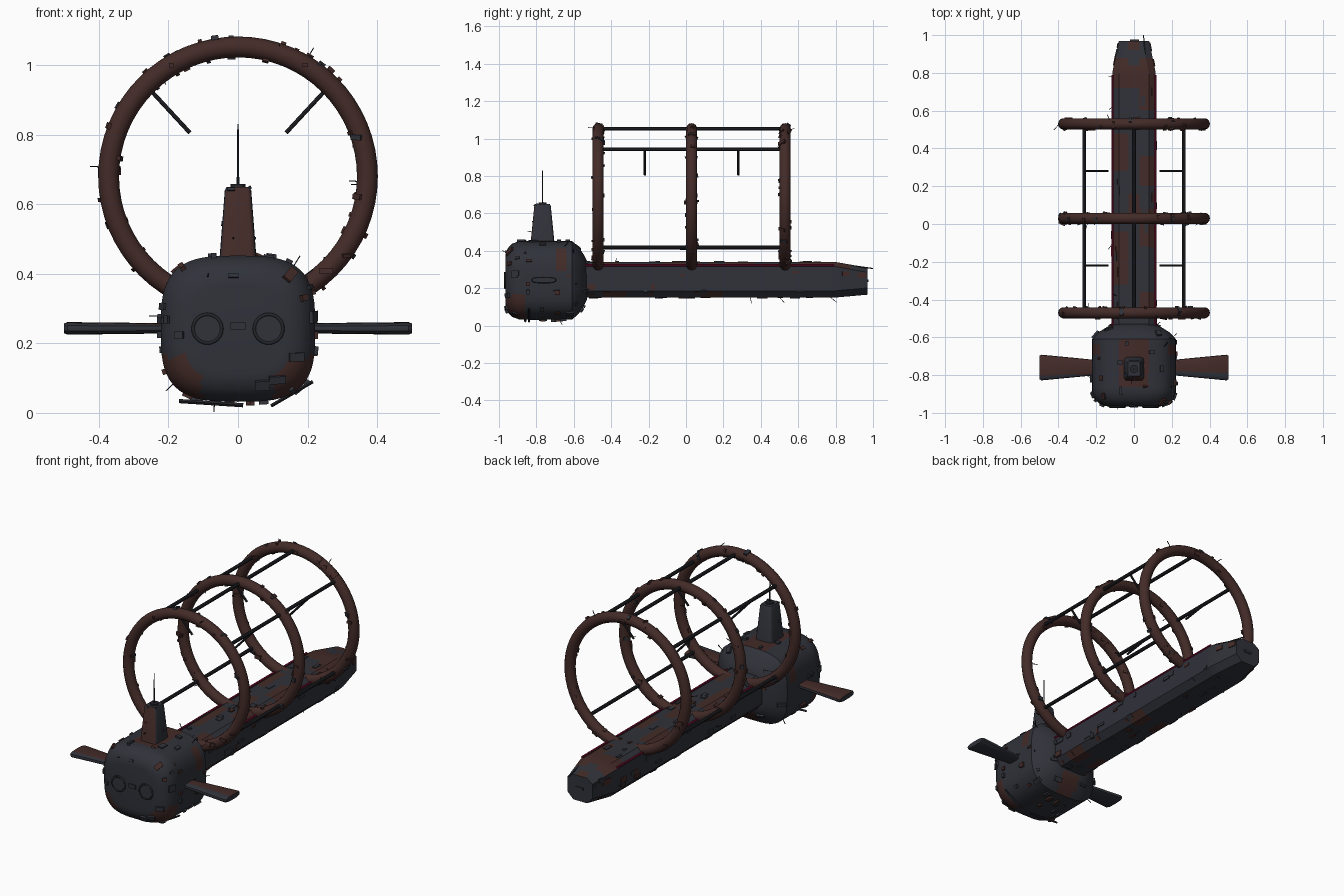
import bpy, bmesh, math, random
from mathutils import Vector, Matrix

random.seed(7)
if "Cube" in bpy.data.objects:
    bpy.data.objects.remove(bpy.data.objects["Cube"], do_unlink=True)


def material(name, r, g, b):
    m = bpy.data.materials.new(name)
    m.use_nodes = True
    m.diffuse_color = (r, g, b, 1)
    bsdf = m.node_tree.nodes["Principled BSDF"]
    bsdf.inputs["Base Color"].default_value = (r, g, b, 1)
    bsdf.inputs["Roughness"].default_value = 0.7
    return m


GREY = material("slate grey", 0.03, 0.032, 0.042)
RUST = material("rust brown", 0.056, 0.024, 0.021)
DARK = material("dark steel", 0.018, 0.019, 0.024)
RED = material("crimson", 0.2, 0.006, 0.035)


def finish(name, bm, mats, rule=None, angle=35):
    """Turn a bmesh into an object; rule picks a material from centre and normal."""
    bmesh.ops.recalc_face_normals(bm, faces=bm.faces)
    for f in bm.faces:
        f.smooth = True
        if rule:
            f.material_index = int(rule(f.calc_center_median(), f.normal))
    mesh = bpy.data.meshes.new(name)
    bm.to_mesh(mesh)
    bm.free()
    mesh.set_sharp_from_angle(angle=math.radians(angle))
    for m in mats:
        mesh.materials.append(m)
    ob = bpy.data.objects.new(name, mesh)
    bpy.context.collection.objects.link(ob)
    return ob


def loft(name, sections, mats, rule=None, angle=35):
    """Skin a list of equal-length closed point loops and cap both ends."""
    bm = bmesh.new()
    loops = [[bm.verts.new(p) for p in s] for s in sections]
    n = len(loops[0])
    for a, b in zip(loops, loops[1:]):
        for i in range(n):
            j = (i + 1) % n
            bm.faces.new((a[i], a[j], b[j], b[i]))
    bm.faces.new(loops[0])
    bm.faces.new(loops[-1])
    return finish(name, bm, mats, rule, angle)


def superellipse(rx, rz, power, n):
    pts = []
    for i in range(n):
        t = 2 * math.pi * i / n
        c, s = math.cos(t), math.sin(t)
        pts.append((rx * math.copysign(abs(c) ** (2 / power), c),
                    rz * math.copysign(abs(s) ** (2 / power), s)))
    return pts


def rod(name, a, b, r, mat, sides=10, r2=None):
    a, b = Vector(a), Vector(b)
    bm = bmesh.new()
    bmesh.ops.create_cone(bm, cap_ends=True, segments=sides, radius1=r,
                          radius2=r if r2 is None else r2, depth=(b - a).length)
    turn = (b - a).to_track_quat('Z', 'Y').to_matrix().to_4x4()
    bm.transform(Matrix.Translation((a + b) / 2) @ turn)
    return finish(name, bm, [mat])


def torus(name, centre, major, minor, mat, n=64, m=14):
    """A ring standing in the xz plane."""
    bm = bmesh.new()
    grid = []
    for i in range(n):
        t = 2 * math.pi * i / n
        out = Vector((math.cos(t), 0, math.sin(t)))
        grid.append([bm.verts.new(Vector(centre) + out * (major + minor * math.cos(2 * math.pi * k / m))
                                  + Vector((0, minor * math.sin(2 * math.pi * k / m), 0))) for k in range(m)])
    for i in range(n):
        for k in range(m):
            a, b, l = grid[i], grid[(i + 1) % n], (k + 1) % m
            bm.faces.new((a[k], b[k], b[l], a[l]))
    return finish(name, bm, [mat], angle=60)


def scatter(name, host, count, size, thick, rust_share, whiskers):
    """Cover a part with small plates and a few thin whiskers along its normals."""
    bm = bmesh.new()
    mesh = host.data
    faces = random.choices(mesh.polygons, [p.area for p in mesh.polygons], k=count + whiskers)
    for i, p in enumerate(faces):
        corners = [mesh.vertices[v].co for v in p.vertices]
        weights = [random.random() + 0.05 for _ in corners]
        point = sum((c * w for c, w in zip(corners, weights)), Vector()) / sum(weights)
        normal = p.normal
        along = Vector((0, 1, 0)) if abs(normal.y) < 0.8 else Vector((1, 0, 0))
        side = along.cross(normal).normalized()
        frame = Matrix((side, normal.cross(side), normal)).transposed().to_4x4()
        if i < count:
            dims = (random.uniform(0.4, 1) * size, random.uniform(0.5, 1.7) * size, random.uniform(1, 2) * thick)
        else:
            tilt = Matrix.Rotation(random.uniform(-1, 1), 4, 'X')
            frame = frame @ tilt
            dims = (0.003, 0.003, random.uniform(0.04, 0.08))
        start = len(bm.faces)
        bmesh.ops.create_cube(bm, matrix=Matrix.Translation(point) @ frame @ Matrix.Diagonal((*dims, 1)))
        bm.faces.ensure_lookup_table()
        slot = 2 if i >= count else (1 if random.random() < rust_share else 0)
        for f in bm.faces[start:]:
            f.material_index = slot
    return finish(name, bm, [GREY, RUST, DARK])


# Head: rounded block, bevelled at the nose and tapering into the hull
def head_rust(c, n):
    crown = n.z > 0.6 and abs(c.x) < 0.085 and -0.87 < c.y < -0.62
    cheeks = c.z < 0.165 and abs(c.x) > 0.1 and -0.958 < c.y < -0.85
    rear = c.y > -0.6 and abs(c.x) < 0.06 and c.z < 0.2
    flank = abs(n.x) > 0.7 and c.z > 0.3 and -0.7 < c.y < -0.64
    return crown or cheeks or rear or flank


stations = [(-0.966, 0.6), (-0.963, 0.7), (-0.952, 0.82), (-0.93, 0.93), (-0.89, 1)]
stations += [(-0.89 + 0.028 * i, 1) for i in range(1, 11)]
stations += [(-0.575, 0.86), (-0.545, 0.64), (-0.53, 0.5)]
outline = superellipse(0.222, 0.21, 3.2, 64)
head = loft("head", [[(x * k, y, 0.242 + z * k) for x, z in outline] for y, k in stations],
            [GREY, RUST], head_rust, 40)


# Hull: long chamfered beam narrowing at the tail
def hull_section(y):
    t = max(0, (y - 0.8) / 0.17)
    w, lo, hi, c = 0.115 - 0.035 * t, 0.15 + 0.015 * t, 0.34 - 0.03 * t, 0.036
    half = [(0.03, hi), (w - c, hi), (w, hi - c * 0.7), (w, 0.25), (w, lo + c), (w - c, lo), (0.03, lo)]
    return [(x, y, z) for x, z in half] + [(-x, y, z) for x, z in reversed(half)]


def hull_rust(c, n):
    if abs(n.y) > 0.9:
        return False
    if c.z > 0.29:
        right = 0.6 < c.y < 0.88 or 0.2 < c.y < 0.36 or -0.14 < c.y < 0.1 or -0.5 < c.y < -0.36
        left = 0.7 < c.y < 0.88 or 0.28 < c.y < 0.5 or -0.3 < c.y < -0.02
        middle = 0.74 < c.y < 0.82 or c.y > 0.92 or 0.05 < c.y < 0.14
        return middle if abs(c.x) < 0.03 else (right if c.x > 0 else left)
    return c.z < 0.17 and (0.1 < c.y < 0.2 or -0.45 < c.y < -0.33) and abs(c.x) > 0.03


hull = loft("hull", [hull_section(-0.56 + 0.04 * i) for i in range(34)] +
            [hull_section(y) for y in (0.8, 0.84, 0.88, 0.92, 0.97)], [GREY, RUST], hull_rust, 25)

# Red trim lines along both upper hull edges
for side, label in ((1, "left"), (-1, "right")):
    rod(label + "_trim", (side * 0.113, -0.55, 0.322), (side * 0.113, 0.79, 0.322), 0.006, RED, 6)

# Side fins, widening towards the tips
for side, label in ((1, "left"), (-1, "right")):
    cuts = []
    for x, chord, thick in ((0.18, 0.038, 0.014), (0.3, 0.05, 0.016), (0.49, 0.068, 0.018), (0.5, 0.062, 0.014)):
        cuts.append([(side * x, -0.76 + u * 1.0, 0.243 + v) for u, v in superellipse(chord, thick, 2.8, 20)])
    loft(label + "_fin", cuts, [GREY, RUST],
         lambda c, n: n.z > 0.3 and (c.x < 0 or c.y > -0.775) and c.y > -0.8)

# Sail with a mast
sail_cuts = []
for z, rx, ry in ((0.42, 0.055, 0.066), (0.64, 0.038, 0.044), (0.65, 0.033, 0.039)):
    sail_cuts.append([(x, -0.767 + y, z) for x, y in superellipse(rx, ry, 7, 24)])
sail = loft("sail", sail_cuts, [GREY, RUST], lambda c, n: n.y < -0.7)
rod("sail_cap", (0, -0.767, 0.648), (0, -0.767, 0.658), 0.022, DARK, 12)
rod("mast", (0, -0.767, 0.64), (0, -0.767, 0.83), 0.004, DARK, 8, 0.002)

# Twin portholes on the nose
for side, label in ((1, "left"), (-1, "right")):
    torus(label + "_porthole_rim", (side * 0.088, -0.968, 0.242), 0.041, 0.005, DARK, 32, 8)
    rod(label + "_porthole_glass", (side * 0.088, -0.95, 0.242), (side * 0.088, -0.97, 0.242), 0.039, GREY, 32)

# Three cargo hoops
hoops = [torus(name + "_hoop", (0, y, 0.68), 0.372, 0.03, RUST)
         for name, y in (("front", -0.47), ("middle", 0.03), ("rear", 0.53))]

# Long rails tying the hoops together
for i, deg in enumerate((45, 90, 135, 225, 315)):
    x = 0.372 * math.cos(math.radians(deg))
    z = 0.68 + 0.372 * math.sin(math.radians(deg))
    rod("rail_%d" % (i + 1), (x, -0.47, z), (x, 0.53, z), 0.01, DARK)

# Inward clamps hanging from the upper rails
for y in (-0.22, 0.28):
    for side in (1, -1):
        rod("clamp_arm", (side * 0.263, y, 0.94), (side * 0.138, y, 0.805), 0.006, DARK, 8)

# Surface clutter and whiskers
scatter("head_plates", head, 55, 0.03, 0.012, 0.45, 9)
scatter("hull_plates", hull, 90, 0.034, 0.006, 0.35, 8)
scatter("sail_plates", sail, 8, 0.014, 0.005, 0.5, 1)
for hoop in hoops:
    scatter(hoop.name + "_plates", hoop, 34, 0.024, 0.007, 0.7, 3)

# Tail whisker and loose keel slats
rod("tail_whisker", (0.065, 0.86, 0.325), (0.05, 1.0, 0.305), 0.003, DARK, 6)
rod("keel_slat", (-0.17, -0.86, 0.034), (0.015, -0.86, 0.022), 0.006, DARK, 4)
rod("side_slat", (0.095, -0.84, 0.02), (0.215, -0.84, 0.09), 0.005, DARK, 4)
rod("crown_slat", (0.05, -0.86, 0.455), (0.2, -0.86, 0.385), 0.007, RUST, 4)
